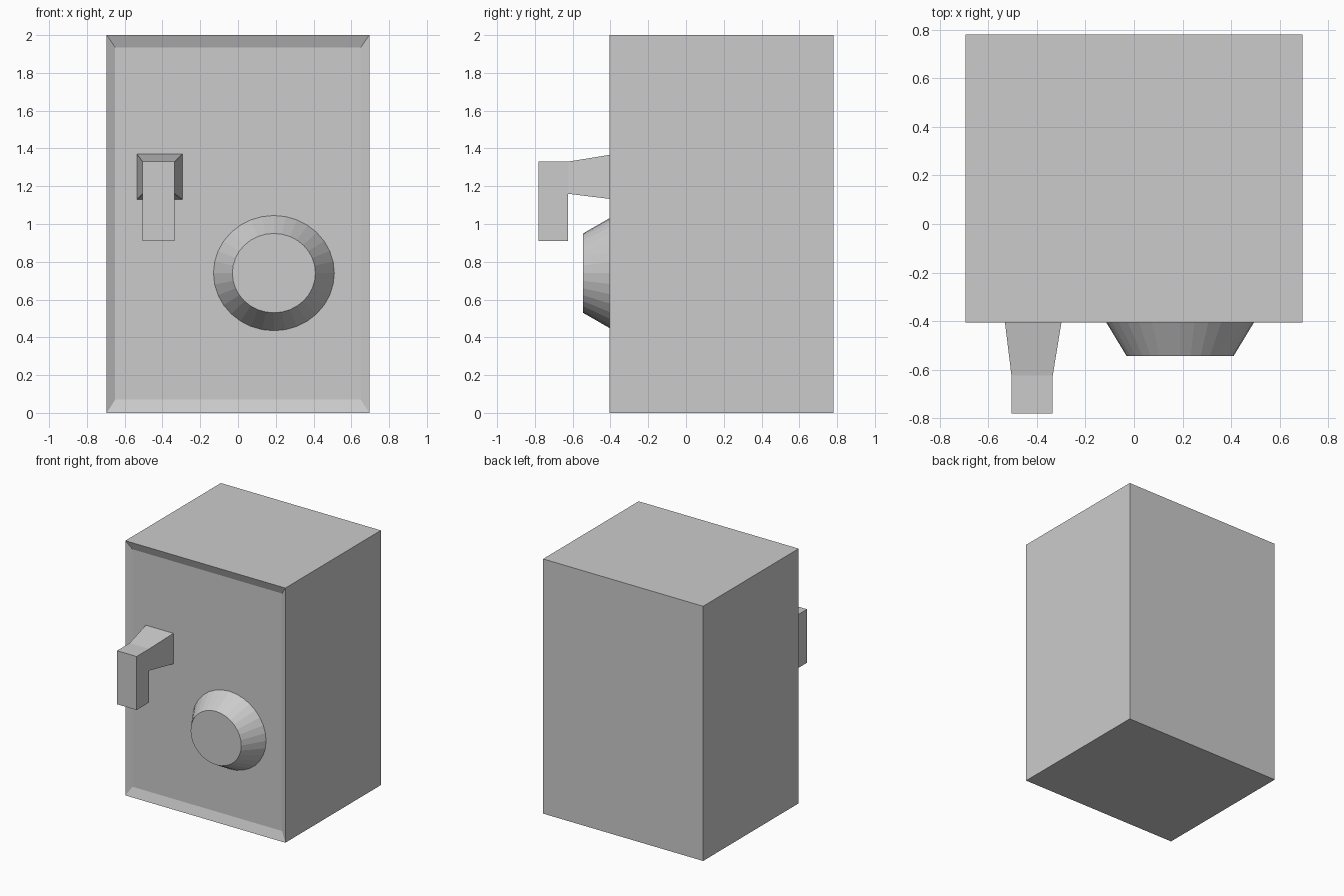
import bpy, bmesh
from math import pi, sin, cos

old = bpy.data.objects.get("Cube")
if old:
    bpy.data.objects.remove(old, do_unlink=True)

GREY = (0.6, 0.6, 0.6, 1)
metal = bpy.data.materials.new("grey metal")
metal.use_nodes = True
metal.diffuse_color = GREY
metal.node_tree.nodes["Principled BSDF"].inputs["Base Color"].default_value = GREY


def rect(x0, x1, z0, z1, y):
    """Rectangle facing the front, as a loop of points."""
    return [(x0, y, z0), (x1, y, z0), (x1, y, z1), (x0, y, z1)]


def ellipse(cx, cz, rx, rz, y, n=32):
    return [(cx + rx * cos(2 * pi * i / n), y, cz + rz * sin(2 * pi * i / n))
            for i in range(n)]


def loft(name, loops):
    """Skin a row of matching loops and cap both ends."""
    bm = bmesh.new()
    rings = [[bm.verts.new(p) for p in loop] for loop in loops]
    for a, b in zip(rings, rings[1:]):
        for i in range(len(a)):
            j = (i + 1) % len(a)
            bm.faces.new((a[i], a[j], b[j], b[i]))
    bm.faces.new(rings[0])
    bm.faces.new(rings[-1])
    bmesh.ops.recalc_face_normals(bm, faces=bm.faces)
    mesh = bpy.data.meshes.new(name)
    bm.to_mesh(mesh)
    bm.free()
    mesh.materials.append(metal)
    ob = bpy.data.objects.new(name, mesh)
    bpy.context.scene.collection.objects.link(ob)
    return ob


BACK, FRONT, DOOR = 0.78, -0.405, -0.38

# Box with a sloped rim around the sunken door
loft("safe_body", [
    rect(-0.695, 0.695, 0, 2, BACK),
    rect(-0.695, 0.695, 0, 2, FRONT),
    rect(-0.65, 0.65, 0.07, 1.935, DOOR),
])

# Handle: tapered neck, then a grip hanging down from its end
neck_end = -0.625
handle = loft("handle", [
    rect(-0.535, -0.295, 1.13, 1.37, DOOR),
    rect(-0.505, -0.335, 1.16, 1.33, neck_end),
    rect(-0.505, -0.335, 0.91, 1.33, neck_end),
    rect(-0.505, -0.335, 0.91, 1.33, -0.78),
])
bm = bmesh.new()
bm.from_mesh(handle.data)
# Drop the folded step faces that have no area
bmesh.ops.dissolve_degenerate(bm, dist=0.0001, edges=bm.edges)
bm.to_mesh(handle.data)
bm.free()

# Dial: faceted cone with a flat face
loft("dial", [
    ellipse(0.19, 0.74, 0.32, 0.305, DOOR),
    ellipse(0.19, 0.74, 0.22, 0.21, -0.545),
])
